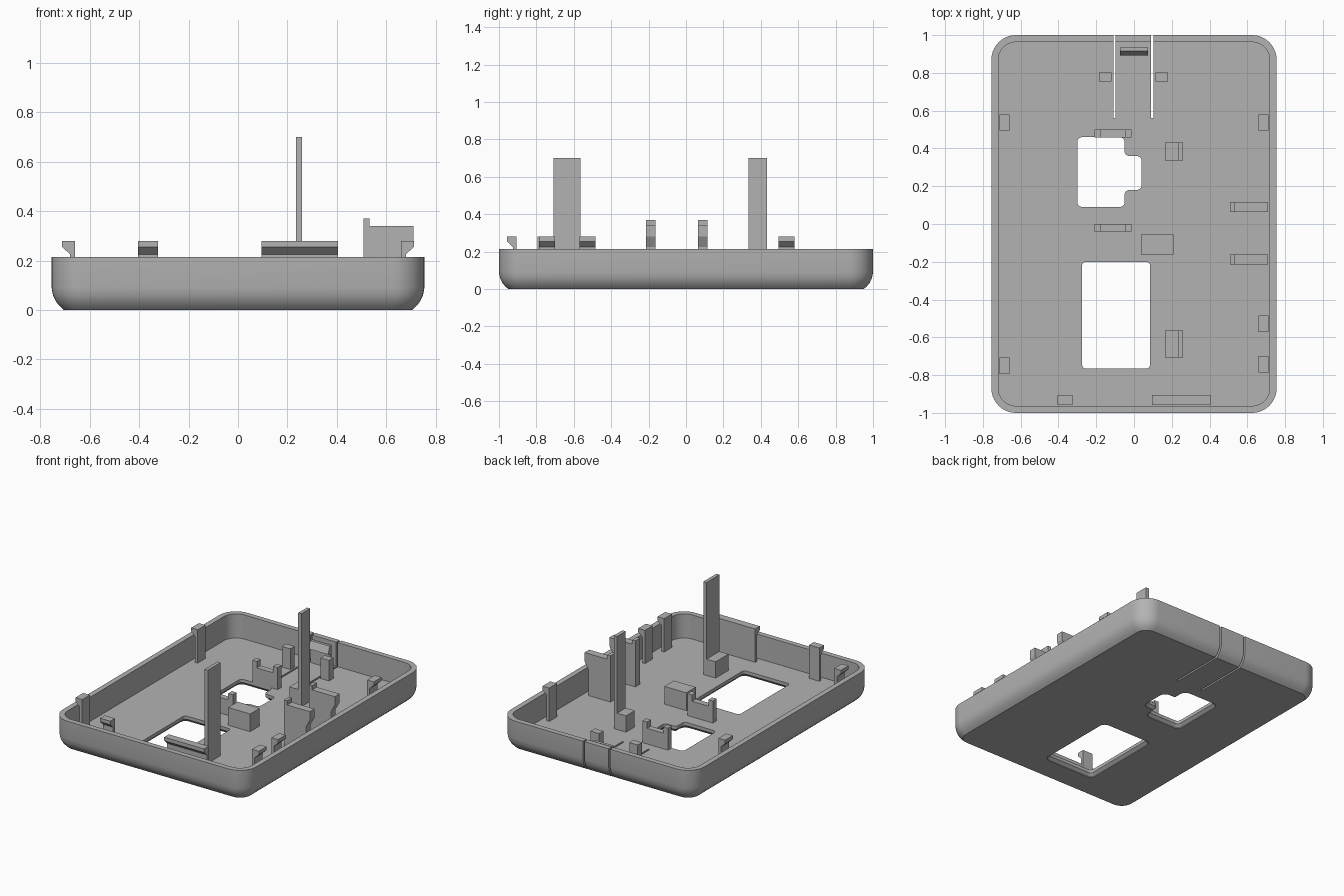
import bpy, bmesh, math
from mathutils import Vector

cube = bpy.data.objects.get("Cube")
if cube:
    bpy.data.objects.remove(cube, do_unlink=True)

grey = bpy.data.materials.new("plain grey")
grey.use_nodes = True
grey.diffuse_color = (0.45, 0.45, 0.45, 1)
grey.node_tree.nodes["Principled BSDF"].inputs["Base Color"].default_value = (0.45, 0.45, 0.45, 1)

RIM = 0.215
FLOOR = 0.045
SINK = 0.03      # parts start slightly inside the floor


def outline(corners, radius, inset, steps):
    """Right-angled counter-clockwise outline with rounded corners, inset inwards."""
    pts = []
    count = len(corners)
    for i, c in enumerate(corners):
        c = Vector(c)
        d1 = (c - Vector(corners[i - 1])).normalized()
        d2 = (Vector(corners[(i + 1) % count]) - c).normalized()
        s = 1 if d1.cross(d2) > 0 else -1
        n1, n2 = Vector((-d1.y, d1.x)), Vector((-d2.y, d2.x))
        centre = c + s * radius * (n1 + n2)
        for k in range(steps + 1):
            t = math.pi / 2 * k / steps
            pts.append(centre - s * (radius - s * inset) * (n1 * math.cos(t) + n2 * math.sin(t)))
    return pts


def rect(x0, x1, y0, y1):
    return [(x0, y0), (x1, y0), (x1, y1), (x0, y1)]


def add(name, bm):
    bmesh.ops.recalc_face_normals(bm, faces=bm.faces[:])
    mesh = bpy.data.meshes.new(name)
    bm.to_mesh(mesh)
    bm.free()
    mesh.materials.append(grey)
    ob = bpy.data.objects.new(name, mesh)
    bpy.context.collection.objects.link(ob)
    return ob


def loft(name, corners, radius, profile, steps):
    """Stack rounded outlines following (inset, z) pairs and cap both ends."""
    bm = bmesh.new()
    rings = [[bm.verts.new((p.x, p.y, z)) for p in outline(corners, radius, inset, steps)]
             for inset, z in profile]
    for a, b in zip(rings, rings[1:]):
        for i in range(len(a)):
            j = (i + 1) % len(a)
            bm.faces.new((a[i], a[j], b[j], b[i]))
    bm.faces.new(rings[0])
    bm.faces.new(rings[-1])
    return add(name, bm)


def extrude(name, profile, axis, lo, hi):
    """Extrude a (distance, z) profile along x or y."""
    bm = bmesh.new()
    place = (lambda h, z: (lo, h, z)) if axis == "x" else (lambda h, z: (h, lo, z))
    face = bm.faces.new([bm.verts.new(place(h, z)) for h, z in profile])
    new = bmesh.ops.extrude_face_region(bm, geom=[face])["geom"]
    shift = Vector((hi - lo, 0, 0)) if axis == "x" else Vector((0, hi - lo, 0))
    bmesh.ops.translate(bm, vec=shift, verts=[g for g in new if isinstance(g, bmesh.types.BMVert)])
    return add(name, bm)


def box(name, x0, x1, y0, y1, top):
    return extrude(name, [(x0, SINK), (x1, SINK), (x1, top), (x0, top)], "y", y0, y1)


# Tray with rounded lower edge and hollow inside
tray = loft("tray", rect(-0.755, 0.755, -1, 1), 0.13,
            [(0.05, 0), (0.034, 0.014), (0.018, 0.033), (0.006, 0.058), (0, 0.09), (0, RIM),
             (0.037, RIM), (0.037, FLOOR)], 10)

# Openings with a flared underside, and the slits that free the flexible tab
flare = [(-0.02, -0.01), (-0.02, 0.005), (0, 0.022), (0, 0.12)]
keyhole = [(-0.30, 0.09), (-0.05, 0.09), (-0.05, 0.18), (0.04, 0.18),
           (0.04, 0.36), (-0.05, 0.36), (-0.05, 0.46), (-0.30, 0.46)]
cutters = [loft("keyhole_cutter", keyhole, 0.025, flare, 4),
           loft("window_cutter", rect(-0.275, 0.085, -0.765, -0.20), 0.02, flare, 4)]
for x in (-0.103, 0.097):
    slit = box("slit_cutter", x - 0.006, x + 0.006, 0.56, 1.1, 0.4)
    for v in slit.data.vertices:
        v.co.z -= 0.1
    cutters.append(slit)
for c in cutters:
    c.hide_render = True
    mod = tray.modifiers.new("cut", "BOOLEAN")
    mod.operation, mod.solver, mod.object = "DIFFERENCE", "EXACT", c
bpy.context.view_layer.update()
tray_mesh = bpy.data.meshes.new_from_object(tray.evaluated_get(bpy.context.evaluated_depsgraph_get()))
tray.modifiers.clear()
tray.data = tray_mesh
for c in cutters:
    bpy.data.objects.remove(c, do_unlink=True)
bpy.ops.object.select_all(action="DESELECT")
tray.select_set(True)
bpy.context.view_layer.objects.active = tray
bpy.ops.object.shade_smooth_by_angle(angle=math.radians(30))

# Snap clips with outward hooks
hook = [(0.66, SINK), (0.68, SINK), (0.68, 0.225), (0.712, 0.255), (0.712, 0.28), (0.66, 0.28)]
for side, ys in ((1, (0.5375, -0.5275, -0.7425)), (-1, (0.5375, -0.75))):
    for y in ys:
        extrude("side_clip", [(side * h, z) for h, z in hook], "y", y - 0.043, y + 0.043)
front_hook = [(-h - 0.245, z) for h, z in hook]
extrude("short_front_clip", front_hook, "x", -0.405, -0.325)
extrude("long_front_clip", front_hook, "x", 0.095, 0.405)

# Latch on the flexible tab
extrude("tab_latch", [(0.935, SINK), (0.935, 0.2), (0.915, 0.2), (0.893, 0.15),
                      (0.915, 0.14), (0.915, SINK)], "x", -0.075, 0.075)

# Tall posts with a foot block
for y0, y1 in ((0.335, 0.432), (-0.708, -0.565)):
    box("tall_post", 0.235, 0.26, y0, y1, 0.70)
    box("post_foot", 0.165, 0.237, y0, y1, 0.16)

# Stepped wall brackets
bracket = [(0.508, SINK), (0.68, SINK), (0.68, 0.225), (0.71, 0.28), (0.71, 0.34),
           (0.533, 0.34), (0.533, 0.37), (0.508, 0.37)]
for y in (0.09, -0.188):
    extrude("wall_bracket", bracket, "y", y - 0.026, y + 0.026)

# Cradles either side of the keyhole opening
cradle = [(-0.21, SINK), (-0.012, SINK), (-0.012, 0.2), (-0.048, 0.2),
          (-0.048, 0.155), (-0.175, 0.155), (-0.175, 0.2), (-0.21, 0.2)]
for y in (0.48, -0.02):
    extrude("cradle", cradle, "y", y - 0.021, y + 0.021)

# Loose blocks on the floor
box("centre_block", 0.037, 0.208, -0.162, -0.056, 0.17)
for x in (-0.153, 0.148):
    box("tab_stop", x - 0.033, x + 0.033, 0.755, 0.803, 0.19)
